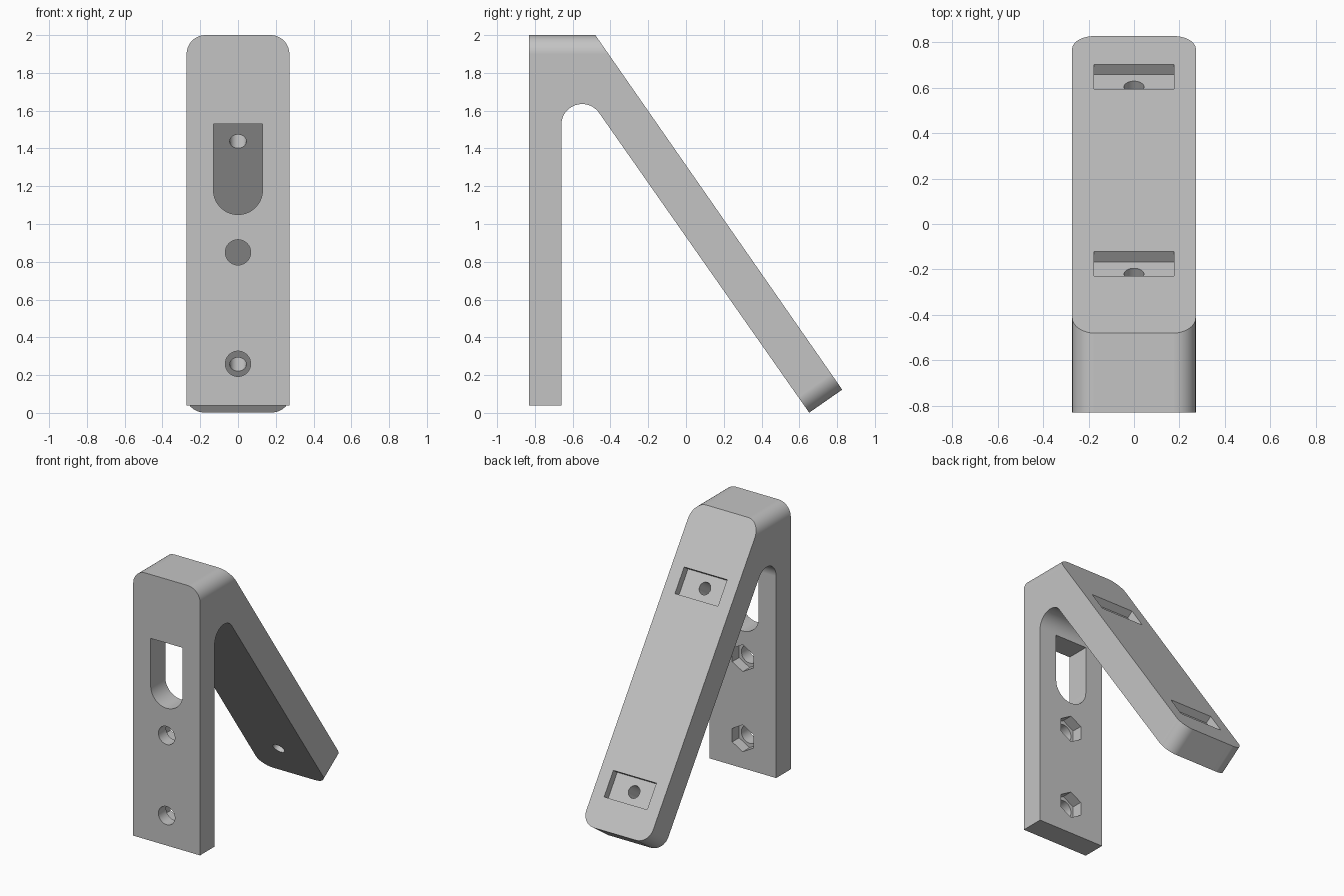
import bpy, bmesh
from math import sin, cos, pi, atan2
from mathutils import Vector, Matrix

old = bpy.data.objects.get("Cube")
if old:
    bpy.data.objects.remove(old, do_unlink=True)

HALF_W = 0.272
TOP_OUT = Vector((0, -0.48, 2.0))       # upper edge of the sloping face
FOOT_OUT = Vector((0, 0.827, 0.123))    # lower edge of the sloping face
LEG_T = 0.213
X, Y, Z = Vector((1, 0, 0)), Vector((0, 1, 0)), Vector((0, 0, 1))
SLOPE = (FOOT_OUT - TOP_OUT).normalized()
NORMAL = X.cross(SLOPE)

grey = bpy.data.materials.new("light_grey")
grey.use_nodes = True
colour = (0.55, 0.55, 0.55, 1)
grey.diffuse_color = colour
grey.node_tree.nodes["Principled BSDF"].inputs["Base Color"].default_value = colour


def arc(cx, cy, r, start, end, n):
    return [(cx + r * cos(start + (end - start) * i / n),
             cy + r * sin(start + (end - start) * i / n)) for i in range(n + 1)]


def ring(r, n, start=0):
    return arc(0, 0, r, start, start + 2 * pi, n)[:-1]


def prism(name, points, axes, origin, low, high):
    """Extrude a 2D outline along the third axis."""
    frame = Matrix(axes).transposed()
    bm = bmesh.new()
    a, b = [[bm.verts.new(origin + frame @ Vector((u, v, w))) for u, v in points]
            for w in (low, high)]
    bm.faces.new(a[::-1])
    bm.faces.new(b)
    for i in range(len(a)):
        j = (i + 1) % len(a)
        bm.faces.new((a[i], a[j], b[j], b[i]))
    bmesh.ops.recalc_face_normals(bm, faces=bm.faces)
    mesh = bpy.data.meshes.new(name)
    bm.to_mesh(mesh)
    bm.free()
    mesh.materials.append(grey)
    obj = bpy.data.objects.new(name, mesh)
    bpy.context.collection.objects.link(obj)
    return obj


# Bracket body: upright plate and sloping leg joined by a rounded inner crook
foot_in = FOOT_OUT - NORMAL * LEG_T
lean = atan2(NORMAL.z, NORMAL.y)
outline = [(-0.83, 0.04), (-0.83, 2.0), TOP_OUT.yz, FOOT_OUT.yz, foot_in.yz]
outline += arc(-0.55, 1.525, 0.11, lean, pi, 24) + [(-0.66, 0.04)]
body = prism("bracket_body", outline, (Y, Z, X), Vector(), -HALF_W, HALF_W)

# Rounded corners at the top and at the foot of the leg
bm = bmesh.new()
bm.from_mesh(body.data)


def is_corner(edge):
    a, b = (v.co for v in edge.verts)
    if abs(a.x - b.x) > 0.01:
        return False
    at_top = min(a.z, b.z) > 1.99
    at_foot = min(a.y, b.y) > 0.6 and max(a.z, b.z) < 0.2
    return at_top or at_foot


bmesh.ops.bevel(bm, geom=[e for e in bm.edges if is_corner(e)], offset=0.1,
                offset_type='OFFSET', segments=14, profile=0.5, affect='EDGES')
bm.to_mesh(body.data)
bm.free()

cutters = []
upright = (X, Z, -Y)
# Round-bottomed slot through the upright
slot = [(0.13, 1.53), (-0.13, 1.53)] + arc(0, 1.18, 0.13, pi, 2 * pi, 32)
cutters.append(prism("slot_cutter", slot, upright, Vector(), 0.6, 0.9))

# Bolt holes with hexagonal nut recesses at the inner side
for height in (0.85, 0.26):
    at = Vector((0, 0, height))
    cutters.append(prism("bolt_cutter", ring(0.067, 40), upright, at, 0.6, 0.9))
    cutters.append(prism("nut_cutter", ring(0.099, 6, pi / 2), upright, at, 0.6, 0.74))

# Rectangular recesses with screw holes in the leg
leg = (X, SLOPE, NORMAL)
for along in (0.534, 1.975):
    at = TOP_OUT + SLOPE * along
    box = [(-0.175, -0.094), (0.175, -0.094), (0.175, 0.094), (-0.175, 0.094)]
    cutters.append(prism("recess_cutter", box, leg, at, -0.055, 0.05))
    cutters.append(prism("screw_cutter", ring(0.044, 32), leg, at, -0.27, 0.03))

bpy.ops.object.select_all(action='DESELECT')
bpy.context.view_layer.objects.active = body
body.select_set(True)
for cutter in cutters:
    cutter.hide_render = True
    mod = body.modifiers.new("cut", 'BOOLEAN')
    mod.operation = 'DIFFERENCE'
    mod.solver = 'EXACT'
    mod.object = cutter
    bpy.ops.object.modifier_apply(modifier=mod.name)
    bpy.data.objects.remove(cutter, do_unlink=True)

# Smooth rounds, flat plates
bpy.ops.object.shade_smooth_by_angle(angle=pi / 7)
weighted = body.modifiers.new("flat_plates", 'WEIGHTED_NORMAL')
weighted.keep_sharp = True
